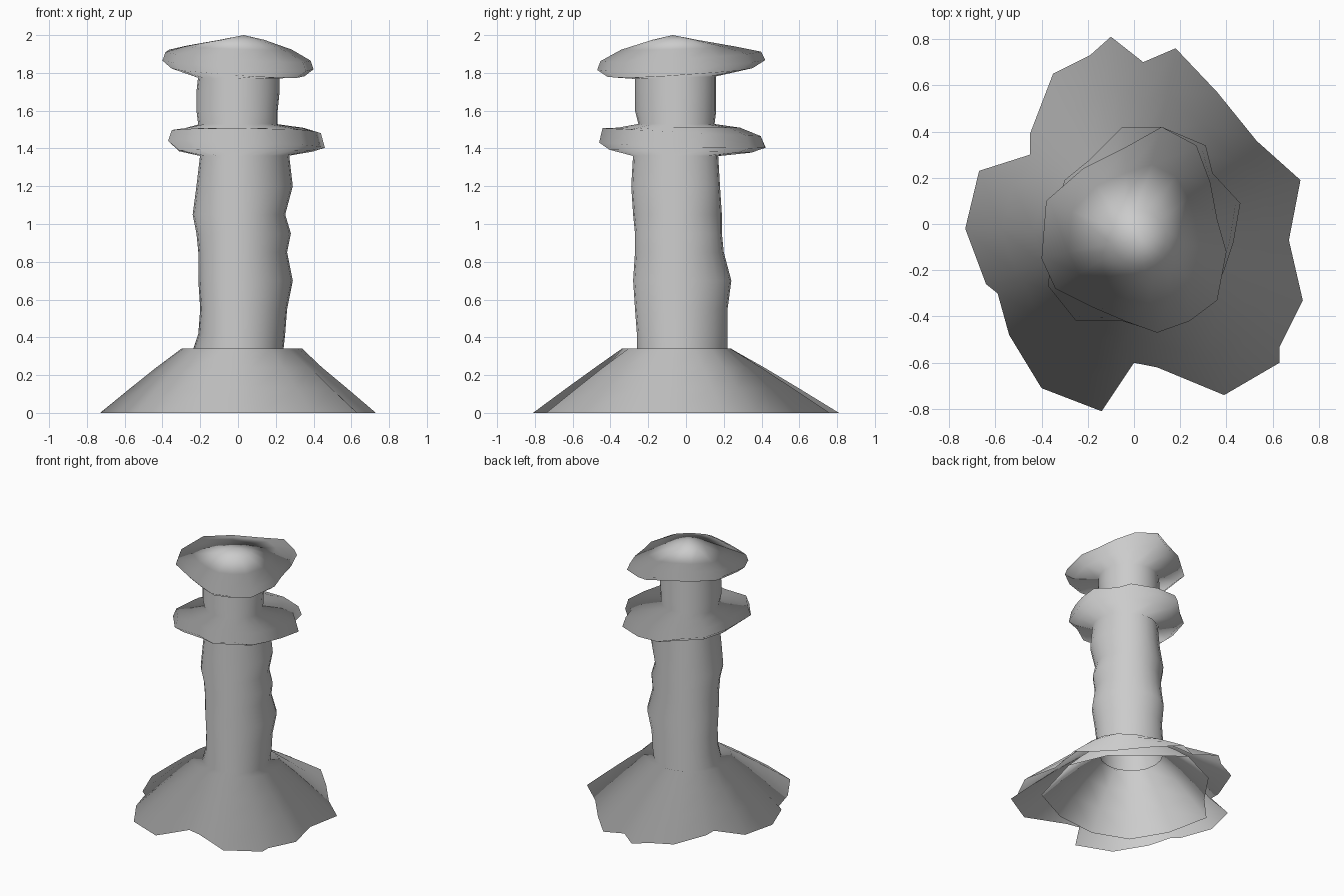
import bpy, bmesh, math
from mathutils import Vector

if "Cube" in bpy.data.objects:
    bpy.data.objects.remove(bpy.data.objects["Cube"])


def loft(name, rings, close=False):
    """Skin a stack of equal-length rings; optionally fan the last to a point.
    Shading is swept smoothly around the upright axis."""
    bm = bmesh.new()
    loops = [[bm.verts.new(p) for p in r] for r in rings]
    n = len(loops[0])
    for a, b in zip(loops, loops[1:]):
        for i in range(n):
            j = (i + 1) % n
            bm.faces.new((a[i], a[j], b[j], b[i]))
    if close:
        tip = bm.verts.new(close)
        for i in range(n):
            bm.faces.new((loops[-1][i], loops[-1][(i + 1) % n], tip))
    for f in bm.faces:
        f.smooth = True
    me = bpy.data.meshes.new(name)
    bm.to_mesh(me)
    bm.free()
    normals = []
    for v in me.vertices:
        d = Vector((v.co.x, v.co.y + .04, 0)).normalized()
        d.z = 1.2 if close and v.co.z > 1.955 else 0.03
        normals.append(d.normalized())
    if close:
        normals[-1] = Vector((0, 0, 1))
    me.normals_split_custom_set_from_vertices(normals)
    ob = bpy.data.objects.new(name, me)
    bpy.context.collection.objects.link(ob)
    return ob


def oval(z, x0, x1, y0, y1, n=24):
    cx, cy, rx, ry = (x0 + x1) / 2, (y0 + y1) / 2, (x1 - x0) / 2, (y1 - y0) / 2
    return [(cx + rx * math.cos(t), cy + ry * math.sin(t), z)
            for t in (2 * math.pi * i / n for i in range(n))]


def blended(outline, core, f, z, tilt=(0, 0)):
    """Ring between an oval core (f=0) and a ragged outline (f=1)."""
    cx, cy, rx, ry = core
    pts = []
    for x, y in outline:
        t = math.atan2(y - cy, x - cx)
        c = Vector((cx + rx * math.cos(t), cy + ry * math.sin(t)))
        p = c.lerp(Vector((x, y)), f)
        pts.append((p.x, p.y, z + tilt[0] * p.x + tilt[1] * p.y))
    return pts


# ragged outlines, counter-clockwise
skirt_rim = [(.72, .19), (.53, .36), (.36, .57), (.18, .76), (.04, .70), (-.10, .81),
             (-.19, .73), (-.35, .65), (-.45, .39), (-.45, .30), (-.67, .23), (-.73, -.02),
             (-.64, -.26), (-.59, -.30), (-.54, -.48), (-.40, -.71), (-.14, -.81), (0, -.60),
             (.10, -.62), (.39, -.74), (.63, -.60), (.63, -.53), (.73, -.33), (.67, -.07)]
lining_rim = [(.62, .02), (.5, .3), (.27, .5), (.05, .66), (-.25, .52), (-.42, .27),
              (-.6, .08), (-.53, -.25), (-.38, -.5), (-.12, -.6), (.2, -.57), (.5, -.42)]
collar_rim = [(.46, .09), (.34, .22), (.31, .34), (.12, .42), (-.05, .42), (-.19, .28),
              (-.30, .19), (-.36, 0), (-.37, -.27), (-.25, -.42), (-.05, -.42),
              (.08, -.46), (.22, -.36), (.34, -.31), (.39, -.2), (.43, -.08)]
cap_rim = [(.36, .02), (.33, .18), (.27, .34), (.12, .42), (-.04, .33), (-.22, .24),
           (-.38, .10), (-.40, -.15), (-.34, -.28), (-.18, -.36), (-.04, -.42),
           (.10, -.47), (.24, -.42), (.36, -.33), (.40, -.12)]

# flared skirt, open below, with a shoulder running in to the column
top = (.02, -.05, .32, .29)
loft("skirt", [blended(skirt_rim, top, f, z) for f, z in
               ((1, 0), (.63, .13), (.31, .24), (0, .34))]
     + [blended(skirt_rim, (.01, -.02, .22, .22), 0, .33)])

# inner layer of the skirt
top = (.01, -.03, .24, .24)
loft("skirt_lining", [blended(lining_rim, top, f, z) for f, z in
                      ((1, 0), (.65, .13), (.32, .24), (0, .33))])

# column, bulging unevenly along its length
column = [(.33, -.24, .24, -.26, .22), (.42, -.21, .25, -.26, .22), (.55, -.2, .26, -.27, .22),
          (.70, -.21, .29, -.28, .24), (.85, -.21, .26, -.27, .2), (.95, -.22, .28, -.27, .19),
          (1.05, -.24, .25, -.28, .19), (1.2, -.22, .29, -.29, .18), (1.37, -.2, .27, -.28, .17)]
loft("column", [oval(*c) for c in column])

# ragged collar
core = (.03, -.05, .23, .23)
loft("collar", [blended(collar_rim, core, 0, 1.36),
                blended(collar_rim, core, .7, 1.385, (0, -.02)),
                blended(collar_rim, core, 1, 1.42, (-.03, -.03)),
                blended(collar_rim, core, .9, 1.485, (0, -.05)),
                blended(collar_rim, core, .45, 1.51),
                blended(collar_rim, (0, -.055, .2, .2), 0, 1.53)])

# neck
loft("neck", [oval(1.52, -.21, .21, -.25, .15), oval(1.6, -.22, .21, -.27, .16),
              oval(1.7, -.22, .22, -.27, .16), oval(1.79, -.21, .22, -.27, .16)])

# cap with a drooping rim and a low peak
core = (0, -.055, .21, .21)
tilt = (-.06, .06)
loft("cap", [blended(cap_rim, core, 0, 1.775, (0, .03)),
             blended(cap_rim, core, .75, 1.81, tilt),
             blended(cap_rim, core, 1, 1.85, tilt),
             blended(cap_rim, core, .92, 1.895, tilt),
             blended(cap_rim, core, .4, 1.935, (-.03, .03)),
             blended(cap_rim, (.02, -.06, .12, .12), 0, 1.975)],
     close=(.03, -.07, 2.0))
